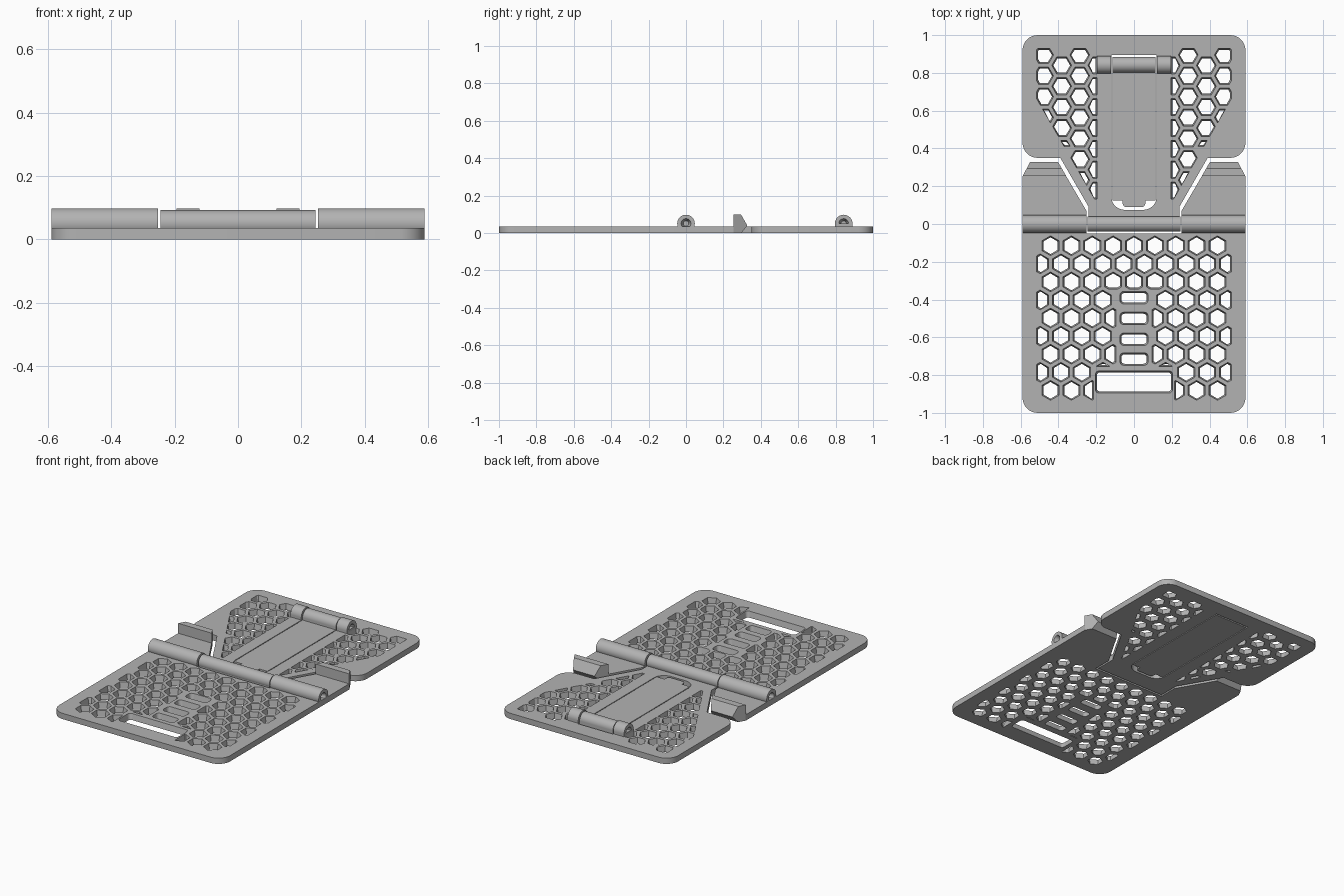
import bpy, bmesh, math
from mathutils import Vector

if "Cube" in bpy.data.objects:
    bpy.data.objects.remove(bpy.data.objects["Cube"])

T = 0.036           # plate thickness
HZ = 0.051          # hinge axis height
PITCH = 0.1105      # honeycomb pitch
ROW = PITCH * math.sqrt(3) / 2
BACK_Y = 0.843      # rear hinge position

grey = bpy.data.materials.new("grey plastic")
grey.diffuse_color = (0.45, 0.45, 0.45, 1)
grey.use_nodes = True
grey.node_tree.nodes["Principled BSDF"].inputs["Base Color"].default_value = grey.diffuse_color


def finish(name, bm, smooth=False):
    bmesh.ops.recalc_face_normals(bm, faces=bm.faces)
    me = bpy.data.meshes.new(name)
    bm.to_mesh(me)
    bm.free()
    me.materials.append(grey)
    ob = bpy.data.objects.new(name, me)
    bpy.context.collection.objects.link(ob)
    if smooth:
        bpy.context.view_layer.objects.active = ob
        ob.select_set(True)
        bpy.ops.object.shade_smooth_by_angle(angle=math.radians(30))
        ob.select_set(False)
    return ob


def loft(bm, a, b):
    """Closed solid between two matching loops of points."""
    va, vb = [bm.verts.new(p) for p in a], [bm.verts.new(p) for p in b]
    n = len(a)
    bm.faces.new(va[::-1])
    bm.faces.new(vb)
    for i in range(n):
        bm.faces.new((va[i], va[(i + 1) % n], vb[(i + 1) % n], vb[i]))


def prism(name, pts, z0=0, z1=T, smooth=False):
    bm = bmesh.new()
    loft(bm, [(x, y, z0) for x, y in pts], [(x, y, z1) for x, y in pts])
    return finish(name, bm, smooth)


def rounded(pts, seg=8):
    """Outline from (x, y, radius) corners."""
    out = []
    for i, (x, y, r) in enumerate(pts):
        p = Vector((x, y))
        if not r:
            out.append((x, y))
            continue
        a = (Vector(pts[i - 1][:2]) - p).normalized() * r
        b = (Vector(pts[(i + 1) % len(pts)][:2]) - p).normalized() * r
        for k in range(seg + 1):
            t = k / seg * math.pi / 2
            out.append(tuple(p + a * (1 - math.sin(t)) + b * (1 - math.cos(t))))
    return out


def mirrored(pts):
    """Complete a symmetric outline from its right half."""
    return pts + [(-x, y, r) for x, y, r in reversed(pts)]


def rect(x0, x1, y0, y1, r):
    return rounded([(x0, y0, r), (x1, y0, r), (x1, y1, r), (x0, y1, r)], 5)


def clip(poly, nx, ny, d):
    """Keep the part of a polygon where nx*x + ny*y >= d."""
    out = []
    for i, q in enumerate(poly):
        p = poly[i - 1]
        sp, sq = nx * p[0] + ny * p[1] - d, nx * q[0] + ny * q[1] - d
        if sp * sq < 0:
            t = sp / (sp - sq)
            out.append((p[0] + (q[0] - p[0]) * t, p[1] + (q[1] - p[1]) * t))
        if sq >= 0:
            out.append(q)
    return out


def hexagon(x, y, turn, r=0.0525):
    return [(x + r * math.cos(turn + k * math.pi / 3),
             y + r * math.sin(turn + k * math.pi / 3)) for k in range(6)]


def avoid(poly, c, box):
    """Trim a cell so it stays outside a solid box."""
    x0, x1, y0, y1 = box
    sides = [(c[0] - x1, (1, 0, x1)), (x0 - c[0], (-1, 0, -x0)),
             (c[1] - y1, (0, 1, y1)), (y0 - c[1], (0, -1, -y0))]
    dist, plane = max(sides)
    return clip(poly, *plane) if dist > -0.03 else []


def cut(target, polys, taper=0.008):
    """Cut openings that narrow towards the underside."""
    bm = bmesh.new()
    for poly in polys:
        if len(poly) < 3:
            continue
        xs, ys = [p[0] for p in poly], [p[1] for p in poly]
        hx, hy = (max(xs) - min(xs)) / 2, (max(ys) - min(ys)) / 2
        if min(hx, hy) < 0.011:
            continue
        cx, cy = (max(xs) + min(xs)) / 2, (max(ys) + min(ys)) / 2

        def ring(z):
            t = taper * (T - z) / T
            return [(cx + (x - cx) * (1 - t / hx), cy + (y - cy) * (1 - t / hy), z)
                    for x, y in poly]
        loft(bm, ring(-0.004), ring(T + 0.004))
    tool = finish("cutter", bm)
    mod = target.modifiers.new("openings", 'BOOLEAN')
    mod.object, mod.operation, mod.solver = tool, 'DIFFERENCE', 'EXACT'
    bpy.context.view_layer.objects.active = target
    bpy.ops.object.modifier_apply(modifier=mod.name)
    bpy.data.objects.remove(tool)


def barrel(name, x0, x1, y, r, recess=0, base=False):
    """Hinge knuckle along x; recess = -1 or 1 picks the end with a socket."""
    bm = bmesh.new()

    def ring(x, rad):
        return [bm.verts.new((x, y + rad * math.cos(k * math.pi / 20),
                              HZ + rad * math.sin(k * math.pi / 20))) for k in range(40)]
    rings = [ring(x0, r), ring(x1, r)]
    if recess:
        end, far = (x1, x0) if recess > 0 else (x0, x1)
        if recess < 0:
            rings.reverse()
        rings += [ring(end, 0.026), ring(end - recess * 0.035, 0.014)]
    bm.faces.new(rings[0])
    bm.faces.new(rings[-1])
    for a, b in zip(rings, rings[1:]):
        for k in range(40):
            bm.faces.new((a[k], a[(k + 1) % 40], b[(k + 1) % 40], b[k]))
    if base:
        prof = [(y - r, 0), (y + r, 0), (y + r, HZ), (y - r, HZ)]
        loft(bm, [(x0, *p) for p in prof], [(x1, *p) for p in prof])
    return finish(name, bm, True)


# front plate with honeycomb, height slots and handle opening
front = prism("front_plate", rounded(mirrored([
    (0.59, -1, 0.08), (0.59, 0, 0), (0.252, 0, 0), (0.252, -0.05, 0)])), smooth=True)
slot_strip, handle_rim = (-0.095, 0.095, -0.765, -0.345), (-0.215, 0.215, -0.915, -0.755)
cells = []
for j in range(9):
    for i in range(-5, 6):
        c = ((i + 0.5 * (j % 2)) * PITCH, -0.115 - j * ROW)
        p = hexagon(*c, math.pi / 6)
        p = clip(clip(p, 1, 0, -0.515), -1, 0, -0.515)
        for box in (slot_strip, handle_rim):
            p = avoid(p, c, box)
        cells.append(p)
cells += [rect(-0.075, 0.075, y - 0.033, y + 0.033, 0.02) for y in (-0.39, -0.5, -0.61, -0.715)]
cells.append(rect(-0.205, 0.205, -0.895, -0.777, 0.02))
cut(front, cells)

# back plate with tapering neck, honeycomb sides and leg slot
back = prism("back_plate", rounded(mirrored([
    (0.242, -0.038, 0), (0.242, 0.094, 0), (0.39, 0.35, 0),
    (0.59, 0.35, 0.08), (0.59, 1, 0.08)])), smooth=True)
cells = []
for k in (-5, -4, -3, -2, 2, 3, 4, 5):
    for j in range(8):
        c = (k * ROW, 0.895 - (j + 0.5 * (k % 2 == 0)) * PITCH)
        s = 1 if k > 0 else -1
        p = clip(hexagon(*c, 0), s, 0, 0.195)
        p = clip(clip(p, -s, 0, -0.515), 0, -1, -0.93)
        if abs(k) > 3:
            p = clip(p, 0, 1, 0.41)
        cells.append(clip(p, -s * 0.866, 0.5, -0.115))
cut(back, cells)
cut(back, [rounded([(-0.12, 0.075, 0.07), (0.12, 0.075, 0.07),
                    (0.12, 0.895, 0), (-0.12, 0.895, 0)])], 0)

# folding leg lying in its slot
prism("folding_leg", rounded(mirrored([
    (0.06, 0.09, 0.02), (0.06, 0.125, 0), (0.115, 0.125, 0), (0.115, BACK_Y, 0)])))
barrel("leg_knuckle", -0.115, 0.115, BACK_Y, 0.042, 0, True)

# main hinge centre
barrel("centre_knuckle", -0.245, 0.245, 0, 0.041)

for s, side in ((-1, "left"), (1, "right")):
    # outer knuckles of both hinges
    a, b = sorted((s * 0.252, s * 0.59))
    barrel(side + "_main_knuckle", a, b, 0, 0.047, s)
    a, b = sorted((s * 0.121, s * 0.195))
    barrel(side + "_leg_mount", a, b, BACK_Y, 0.047, s, True)
    # wing reaching beyond the hinge
    prism(side + "_wing", [(s * x, y) for x, y in (
        (0.252, 0), (0.59, 0), (0.59, 0.255), (0.36, 0.255), (0.252, 0.07))])
    # raised lip with slanted ends
    prof = [(0.253, 0), (0.253, 0.098), (0.295, 0.098), (0.328, 0.04), (0.295, 0)]
    bm = bmesh.new()
    loft(bm, [(s * (0.40 - 0.579 * (0.325 - y)), y, z) for y, z in prof],
         [(s * (0.59 - 0.533 * (y - 0.253)), y, z) for y, z in prof])
    finish(side + "_lip", bm)
